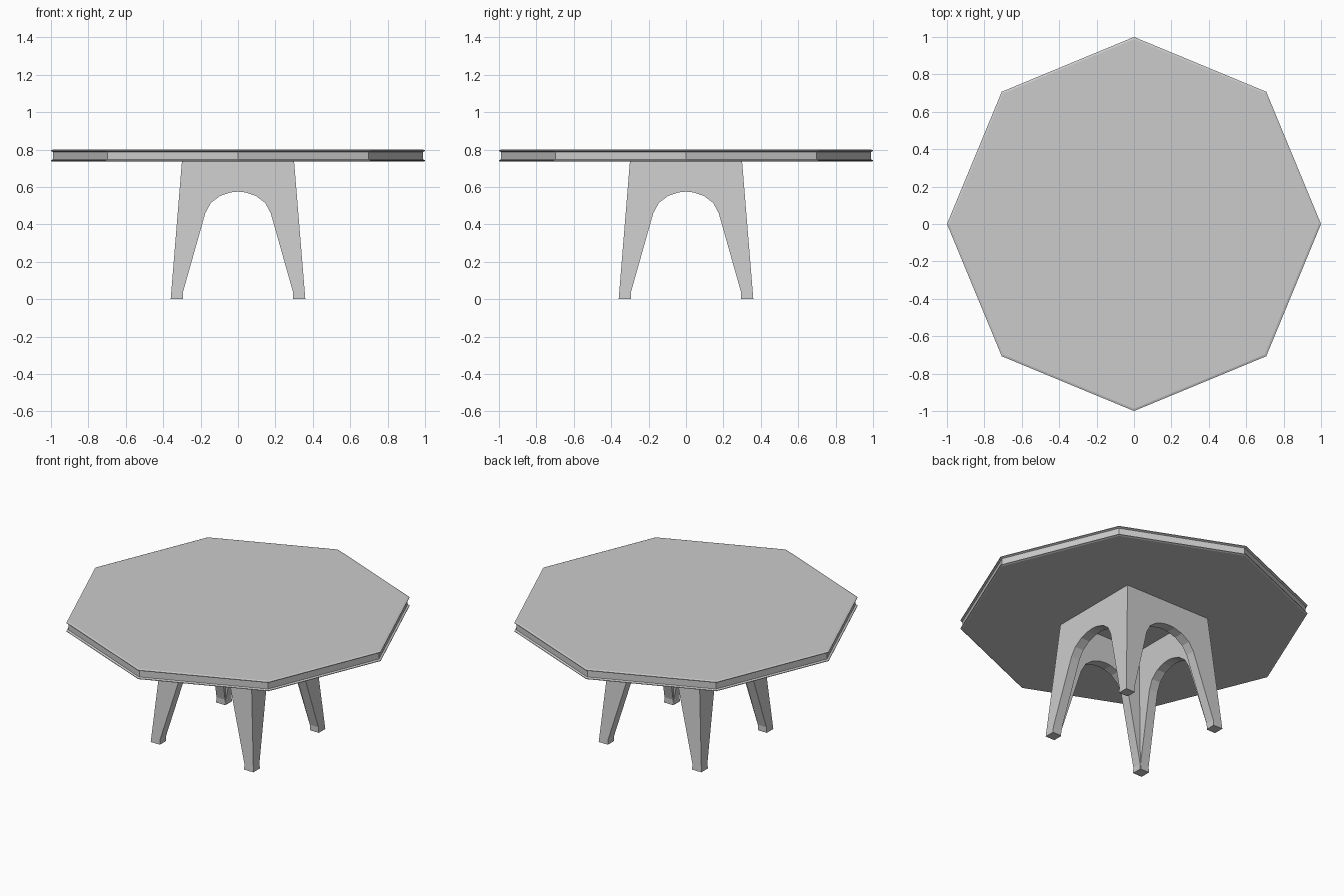
import bpy, bmesh, math

if "Cube" in bpy.data.objects:
    bpy.data.objects.remove(bpy.data.objects["Cube"])

def finish(bm, name):
    bmesh.ops.remove_doubles(bm, verts=bm.verts, dist=0.0004)
    bmesh.ops.recalc_face_normals(bm, faces=bm.faces)
    mesh = bpy.data.meshes.new(name)
    bm.to_mesh(mesh)
    bm.free()
    obj = bpy.data.objects.new(name, mesh)
    bpy.context.collection.objects.link(obj)
    return obj

# Octagonal table top: edge profile (radius, z) with a lip above and below a groove
EDGE = [(0.99, 0.735), (1.0, 0.739), (1.0, 0.743), (0.988, 0.748),
        (0.988, 0.787), (1.0, 0.792), (1.0, 0.796), (0.988, 0.80)]
SIDES = 8
bm = bmesh.new()
rings = []
for r, z in EDGE:
    rings.append([bm.verts.new((r * math.cos(i * math.tau / SIDES),
                                r * math.sin(i * math.tau / SIDES), z))
                  for i in range(SIDES)])
for a, b in zip(rings, rings[1:]):
    for i in range(SIDES):
        j = (i + 1) % SIDES
        bm.faces.new((a[i], a[j], b[j], b[i]))
bm.faces.new(rings[0][::-1])
bm.faces.new(rings[-1])
finish(bm, "table_top")

# Tapered base: four arched panels meeting at mitred corners to form the legs
HEIGHT, FOOT, TOP, THICK = 0.735, 0.36, 0.30, 0.06
HALF_ARCH = [(0.295, 0.0), (0.295, 0.035), (0.175, 0.46), (0.145, 0.515),
             (0.095, 0.553), (0.04, 0.571)]
ARCH = HALF_ARCH + [(0, 0.575)] + [(-u, z) for u, z in reversed(HALF_ARCH)]

def depth(z):
    return FOOT + (TOP - FOOT) * z / HEIGHT

def panel_loop(bm, inset, turn):
    """Panel outline on its sloping plane, turned about z by quarter turns."""
    f, t = FOOT - inset, TOP - inset
    outline = ARCH + [(-f, 0), (-t, HEIGHT), (t, HEIGHT), (f, 0)]
    c, s = round(math.cos(turn)), round(math.sin(turn))
    loop = []
    for u, z in outline:
        y = -(depth(z) - inset)
        loop.append(bm.verts.new((u * c - y * s, u * s + y * c, z)))
    return loop

bm = bmesh.new()
for k in range(4):
    outer = panel_loop(bm, 0, k * math.pi / 2)
    inner = panel_loop(bm, THICK, k * math.pi / 2)
    bm.faces.new(outer)
    bm.faces.new(inner[::-1])
    n = len(outer)
    for i in range(n):
        if i in (n - 4, n - 2):      # open mitres join the next panel
            continue
        j = (i + 1) % n
        bm.faces.new((outer[i], inner[i], inner[j], outer[j]))
finish(bm, "arched_leg_base")
